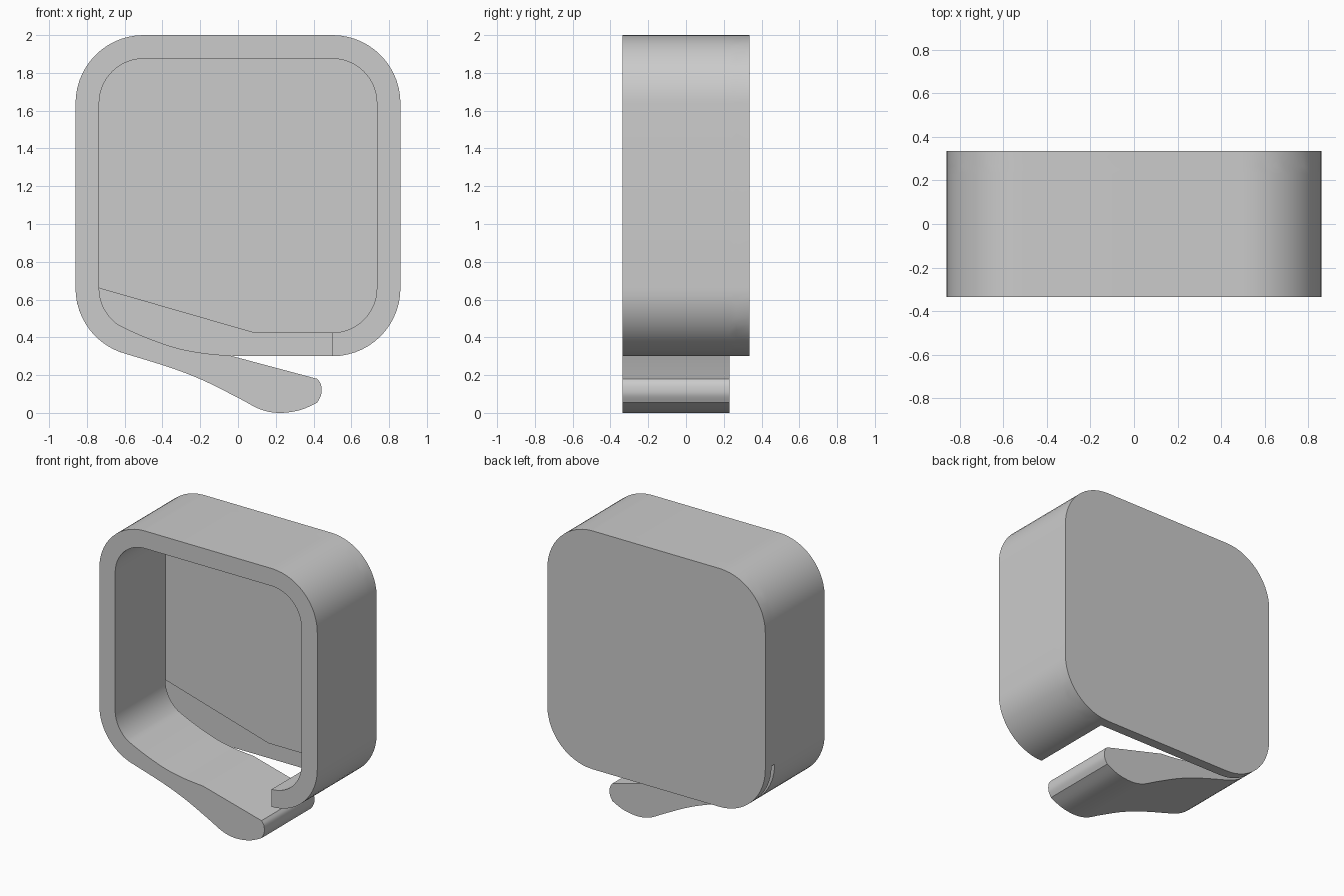
import bpy, bmesh
from math import sin, cos, radians

if "Cube" in bpy.data.objects:
    bpy.data.objects.remove(bpy.data.objects["Cube"])

CX, ZT, ZB = 0.50, 1.64, 0.66          # corner-arc centres
R_OUT, R_IN = 0.36, 0.235


def arc(cx, cz, r, a0, a1, n=14):
    """Points along an arc in the xz plane, angles in degrees."""
    return [(cx + r * cos(radians(a0 + (a1 - a0) * i / n)),
             cz + r * sin(radians(a0 + (a1 - a0) * i / n))) for i in range(n + 1)]


def smooth(pts, n=5):
    """Catmull-Rom curve through a few profile points."""
    out = []
    p = [pts[0]] + pts + [pts[-1]]
    for a, b, c, d in zip(p, p[1:], p[2:], p[3:]):
        for i in range(n):
            t = i / n
            out.append(tuple(0.5 * (2 * b[k] + (c[k] - a[k]) * t
                       + (2 * a[k] - 5 * b[k] + 4 * c[k] - d[k]) * t * t
                       + (3 * b[k] - a[k] - 3 * c[k] + d[k]) * t ** 3) for k in (0, 1)))
    return out + [pts[-1]]


def extrude(name, profile, y0, y1):
    """Solid made by extruding an xz profile from y0 to y1."""
    bm = bmesh.new()
    face = bm.faces.new([bm.verts.new((x, y0, z)) for x, z in profile])
    new = bmesh.ops.extrude_face_region(bm, geom=[face])["geom"]
    bmesh.ops.translate(bm, vec=(0, y1 - y0, 0),
                        verts=[v for v in new if isinstance(v, bmesh.types.BMVert)])
    bmesh.ops.recalc_face_normals(bm, faces=bm.faces)
    mesh = bpy.data.meshes.new(name)
    bm.to_mesh(mesh)
    bm.free()
    obj = bpy.data.objects.new(name, mesh)
    bpy.context.collection.objects.link(obj)
    return obj


def upper_loop(r):
    """Left side, over the top and down to the bottom right corner."""
    return (arc(-CX, ZT, r, 180, 90) + arc(CX, ZT, r, 90, 0)
            + arc(CX, ZB, r, 0, -90))


left_out = arc(-CX, ZB, R_OUT, 254, 180)
left_in = arc(-CX, ZB, R_IN, 180, 236)

# Back plate: full rounded square
plate = extrude("back_plate", upper_loop(R_OUT) + arc(-CX, ZB, R_OUT, 270, 180), 0.265, 0.335)

# Cavity floor: stops above the slit that frees the lever
floor = extrude("cavity_floor", upper_loop(R_OUT)
                + [(CX, 0.425), (0.08, 0.425), (-0.735, ZB), (-0.86, ZB)], 0.23, 0.265)

# Open ring wall running into the springy lever
lever_top = smooth([left_in[-1], (-0.5, 0.405), (-0.33, 0.345), (-0.18, 0.316), (-0.04, 0.303)])[1:]
lever_tip = smooth([(0.42, 0.18), (0.439, 0.15), (0.441, 0.10), (0.42, 0.055)])
lever_under = smooth([lever_tip[-1], (0.33, 0.015), (0.22, 0.0), (0.12, 0.018), (0.0, 0.08),
                      (-0.18, 0.17), (-0.36, 0.24), left_out[0]])[1:-1]
ring = extrude("ring_and_lever", upper_loop(R_OUT) + upper_loop(R_IN)[::-1]
               + left_in + lever_top + lever_tip + lever_under + left_out, -0.335, 0.23)

# Fuse into one clean solid
bpy.context.view_layer.objects.active = ring
ring.select_set(True)
for part in (floor, plate):
    mod = ring.modifiers.new("fuse", "BOOLEAN")
    mod.operation, mod.solver, mod.object = "UNION", "EXACT", part
    bpy.ops.object.modifier_apply(modifier=mod.name)
    bpy.data.objects.remove(part)
ring.name = "clip_body"
bpy.ops.object.shade_smooth_by_angle(angle=radians(30))
